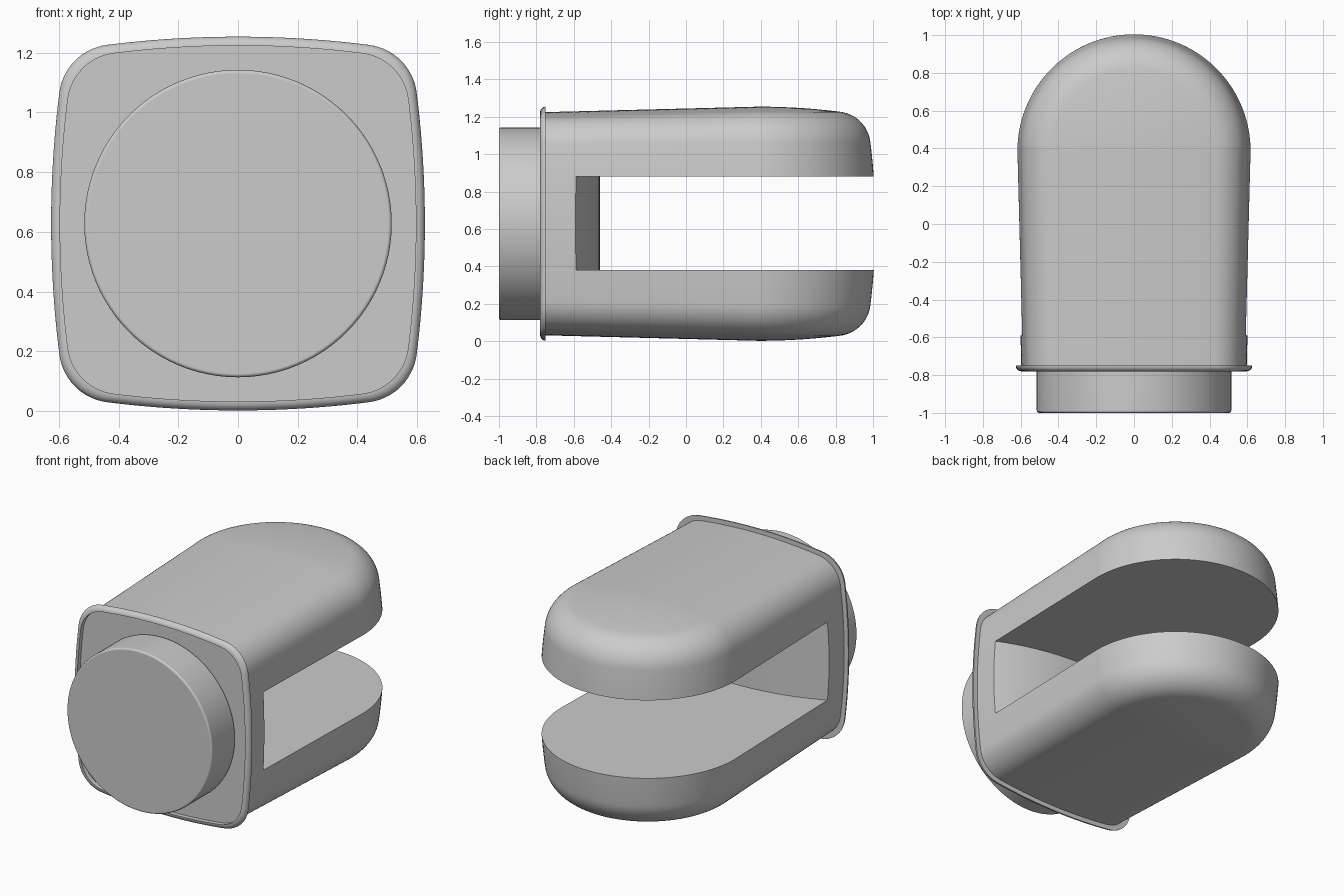
import bpy, bmesh, math
from mathutils import Vector

if "Cube" in bpy.data.objects:
    bpy.data.objects.remove(bpy.data.objects["Cube"])

CZ = 0.628          # height of the centre axis
HALF = 0.626        # half width of the body at its bulge
FRONT = -0.78       # front face of the body
AXIS_Y = 0.387      # centre of the rounded back end

grey = bpy.data.materials.new("grey")
grey.diffuse_color = (0.6, 0.6, 0.6, 1)
grey.use_nodes = True
grey.node_tree.nodes["Principled BSDF"].inputs["Base Color"].default_value = grey.diffuse_color


def make_object(name, bm, material=grey):
    bmesh.ops.recalc_face_normals(bm, faces=bm.faces)
    mesh = bpy.data.meshes.new(name)
    bm.to_mesh(mesh)
    bm.free()
    obj = bpy.data.objects.new(name, mesh)
    bpy.context.collection.objects.link(obj)
    mesh.materials.append(material)
    return obj


def activate(obj):
    bpy.ops.object.select_all(action='DESELECT')
    obj.select_set(True)
    bpy.context.view_layer.objects.active = obj


def finish(obj):
    activate(obj)
    bpy.ops.object.shade_smooth_by_angle(angle=math.radians(35))
    weighted = obj.modifiers.new("clean_normals", 'WEIGHTED_NORMAL')
    weighted.keep_sharp = True


def half_section():
    """Right half of the bowed, round-cornered square, bottom to top: (r, z)."""
    c, r, bow = 0.415, 0.185, 14
    tilt = math.radians(6)
    a0, a1 = tilt, math.pi / 2 - tilt
    corner = [(c + r * math.cos(a0 + (a1 - a0) * i / 14),
               c + r * math.sin(a0 + (a1 - a0) * i / 14)) for i in range(15)]
    ex, ez = corner[0]
    # bowed side from the middle up to the corner, then mirrored for the top
    side = [(HALF - (HALF - ex) * (i / bow) ** 2, ez * i / bow) for i in range(bow)]
    upper = side + corner + [(z, x) for x, z in reversed(side)]
    return [(x, -z) for x, z in reversed(upper[1:])] + upper


# Body: the half section swept along one side, around the back and along the other
section = half_section()
fillet, steps = 0.03, 6
front_stations = []
for i in range(steps + 1):
    a = math.pi / 2 * i / steps
    front_stations.append((FRONT + fillet * (1 - math.sin(a)),
                           1 - fillet * (1 - math.cos(a)) / HALF))
turns = 48
path = [(y, s, 0.0) for y, s in front_stations]
path += [(AXIS_Y, 1, math.pi * i / turns) for i in range(turns + 1)]
path += [(y, s, math.pi) for y, s in reversed(front_stations)]

bm = bmesh.new()
rows = [[bm.verts.new((r * s * math.cos(a), y + r * s * math.sin(a), CZ + z * s))
         for r, z in section] for y, s, a in path]
for p, q in zip(rows, rows[1:]):
    for i in range(len(section) - 1):
        bm.faces.new((p[i], q[i], q[i + 1], p[i + 1]))
bmesh.ops.remove_doubles(bm, verts=bm.verts, dist=0.0005)
rim = [e for e in bm.edges if e.is_boundary]
bmesh.ops.holes_fill(bm, edges=rim, sides=0)
body = make_object("clevis_body", bm)

# Slot: open to the sides and back, with an inner wall bulging to the back
bm = bmesh.new()
radius = (0.62 ** 2 + 0.14 ** 2) / (2 * 0.14)
arc = []
for i in range(33):
    x = -0.7 + 1.4 * i / 32
    arc.append((x, -0.46 - radius + math.sqrt(radius ** 2 - x * x)))
outline = arc + [(0.7, 1.2), (-0.7, 1.2)]
face = bm.faces.new([bm.verts.new((x, y, 0.38)) for x, y in outline])
top = bmesh.ops.extrude_face_region(bm, geom=[face])
bmesh.ops.translate(bm, vec=Vector((0, 0, 0.5)),
                    verts=[v for v in top["geom"] if isinstance(v, bmesh.types.BMVert)])
cutter = make_object("slot_cutter", bm)
cutter.hide_render = True

cut = body.modifiers.new("slot", 'BOOLEAN')
cut.operation = 'DIFFERENCE'
cut.solver = 'EXACT'
cut.object = cutter
activate(body)
bpy.ops.object.modifier_apply(modifier="slot")
bpy.data.objects.remove(cutter)
finish(body)

# Round plug on the front face
bpy.ops.mesh.primitive_cylinder_add(vertices=96, radius=0.515, depth=0.24,
                                    location=(0, -0.88, CZ),
                                    rotation=(math.pi / 2, 0, 0))
plug = bpy.context.object
plug.name = "front_plug"
plug.data.materials.append(grey)
edge = plug.modifiers.new("soft_edge", 'BEVEL')
edge.width = 0.012
edge.segments = 3
edge.limit_method = 'ANGLE'
bpy.ops.object.modifier_apply(modifier="soft_edge")
finish(plug)
